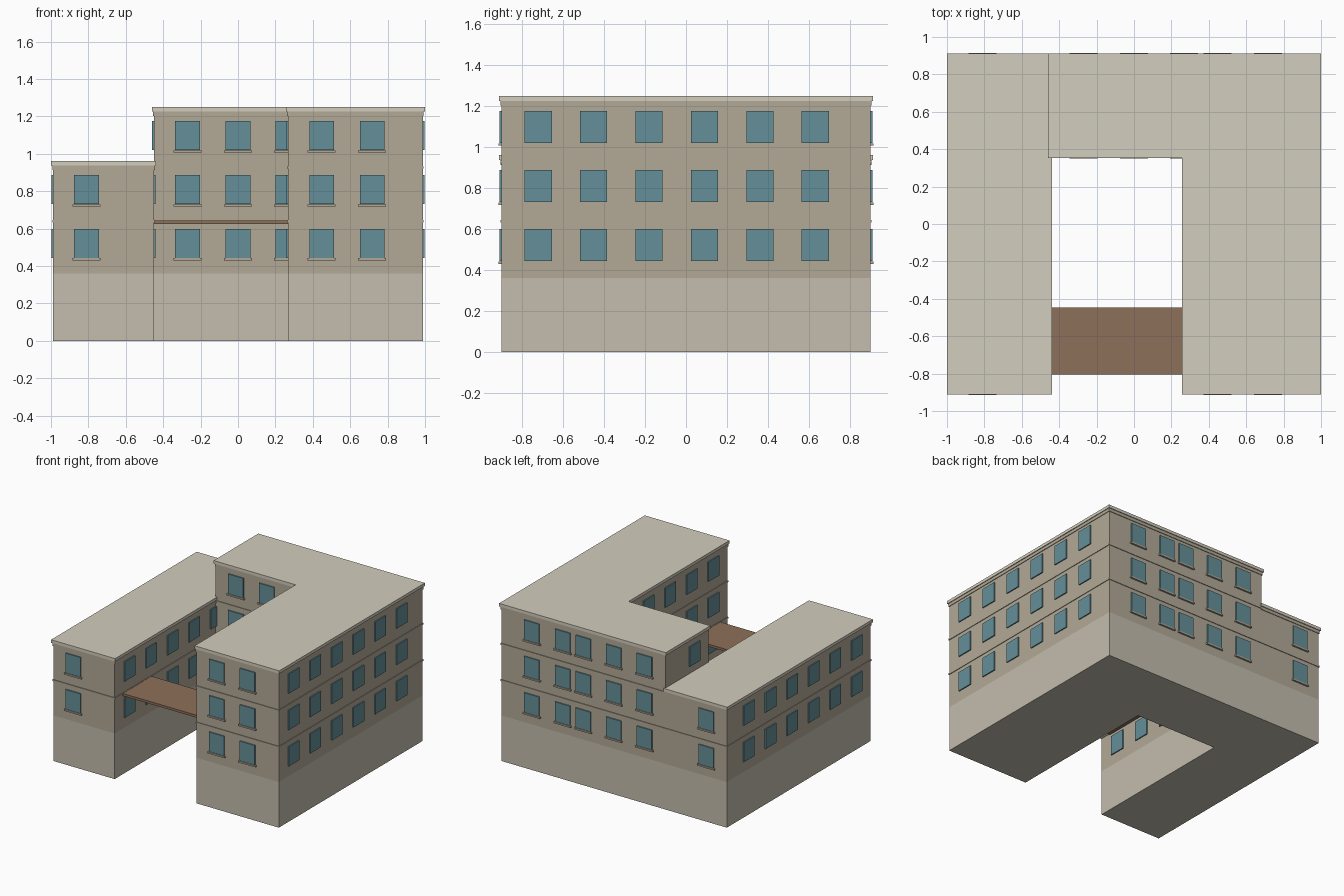
import bpy, bmesh

if "Cube" in bpy.data.objects:
    bpy.data.objects.remove(bpy.data.objects["Cube"])


def material(name, rgb):
    m = bpy.data.materials.new(name)
    m.diffuse_color = (*rgb, 1)
    m.use_nodes = True
    m.node_tree.nodes["Principled BSDF"].inputs["Base Color"].default_value = m.diffuse_color
    return m


STONE = material("pale_stone", (0.55, 0.51, 0.42))
WALL = material("wall_stone", (0.45, 0.40, 0.31))
TRIM = material("trim", (0.65, 0.61, 0.51))
GLASS = material("glass", (0.13, 0.28, 0.32))
WOOD = material("deck_brown", (0.27, 0.16, 0.10))


def finish(name, bm, mat):
    bmesh.ops.recalc_face_normals(bm, faces=bm.faces)
    me = bpy.data.meshes.new(name)
    bm.to_mesh(me)
    bm.free()
    me.materials.append(mat)
    ob = bpy.data.objects.new(name, me)
    bpy.context.collection.objects.link(ob)


def prism(name, pts, z0, z1, mat, grow=0.0):
    """Extrude a right-angled counter-clockwise outline, grown outward."""
    bm = bmesh.new()
    ring = []
    for i, (x, y) in enumerate(pts):
        for (ax, ay), (bx, by) in ((pts[i - 1], pts[i]), (pts[i], pts[(i + 1) % len(pts)])):
            dx, dy = bx - ax, by - ay
            length = abs(dx) + abs(dy)
            x += grow * dy / length
            y -= grow * dx / length
        ring.append(bm.verts.new((x, y, z0)))
    face = bm.faces.new(ring)
    ext = bmesh.ops.extrude_face_region(bm, geom=[face])["geom"]
    for v in ext:
        if isinstance(v, bmesh.types.BMVert):
            v.co.z = z1
    finish(name, bm, mat)


def rect(x0, x1, y0, y1):
    return [(x0, y0), (x1, y0), (x1, y1), (x0, y1)]


X0, XL, XR, X1 = -0.988, -0.45, 0.268, 0.988
Y0, YB, Y1 = -0.90, 0.364, 0.90
FLOOR = 0.288
BASE = 0.361

left = rect(X0, XL, Y0, Y1)
ell = [(XR, Y0), (X1, Y0), (X1, Y1), (XL, Y1), (XL, YB), (XR, YB)]
footprint = [(X0, Y0), (XL, Y0), (XL, YB), (XR, YB), (XR, Y0), (X1, Y0), (X1, Y1), (X0, Y1)]

# Walls: shared ground floor, two-storey left wing and taller L-shaped block
prism("ground_floor", footprint, 0, BASE, STONE)
for name, outline, floors in (("left_wing", left, 2), ("main_block", ell, 3)):
    top = BASE + floors * FLOOR
    prism(name + "_walls", outline, BASE, top, WALL)
    prism(name + "_roof_slab", outline, top, top + 0.024, TRIM, 0.011)
    prism(name + "_cornice_band", outline, top - 0.024, top, WALL, 0.005)
    for k in range(1, floors):
        z = BASE + k * FLOOR
        prism(f"{name}_string_course_{k}", outline, z - 0.016, z - 0.004, WALL, 0.005)

# Entrance deck bridging the two wings
prism("bridge_deck", rect(XL, XR, -0.805, -0.447), 0.624, 0.643, WOOD)


# Windows in rows; front and back walls also carry sills
def windows(name, axis, wall, side, centres, floors):
    glass, sills = bmesh.new(), bmesh.new()

    def block(bm, c, half, out, z0, z1):
        w, d = 2 * half, out + 0.01
        off = wall + side * (out - 0.01) / 2
        loc = (c, off) if axis == "y" else (off, c)
        size = (w, d) if axis == "y" else (d, w)
        vs = bmesh.ops.create_cube(bm, size=1)["verts"]
        bmesh.ops.scale(bm, vec=(*size, z1 - z0), verts=vs)
        bmesh.ops.translate(bm, vec=(*loc, (z0 + z1) / 2), verts=vs)

    for k in floors:
        z = BASE + k * FLOOR
        for c in centres:
            block(glass, c, 0.066, 0.009, z + 0.083, z + 0.238)
            if axis == "y":
                block(sills, c, 0.075, 0.014, z + 0.069, z + 0.081)
    finish(name + "_windows", glass, GLASS)
    if axis == "y":
        finish(name + "_sills", sills, WALL)
    else:
        sills.free()


side_row = [-0.72 + 0.27 * i for i in range(6)]
mid_row, right_row = [-0.27, 0.0, 0.267], [0.447, 0.717]
windows("right_side", "x", X1, 1, side_row, range(3))
windows("left_side", "x", X0, -1, side_row, range(2))
windows("court_left", "x", XL, 1, side_row[:5], range(2))
windows("court_right", "x", XR, -1, side_row[:5], range(3))
windows("court_back", "y", YB, -1, mid_row, range(3))
windows("upper_step", "x", XL, -1, [0.54], [2])
windows("left_front", "y", Y0, -1, [-0.81], range(2))
windows("right_front", "y", Y0, -1, right_row, range(3))
windows("left_rear", "y", Y1, 1, [-0.81], range(2))
windows("main_rear", "y", Y1, 1, mid_row + right_row, range(3))
